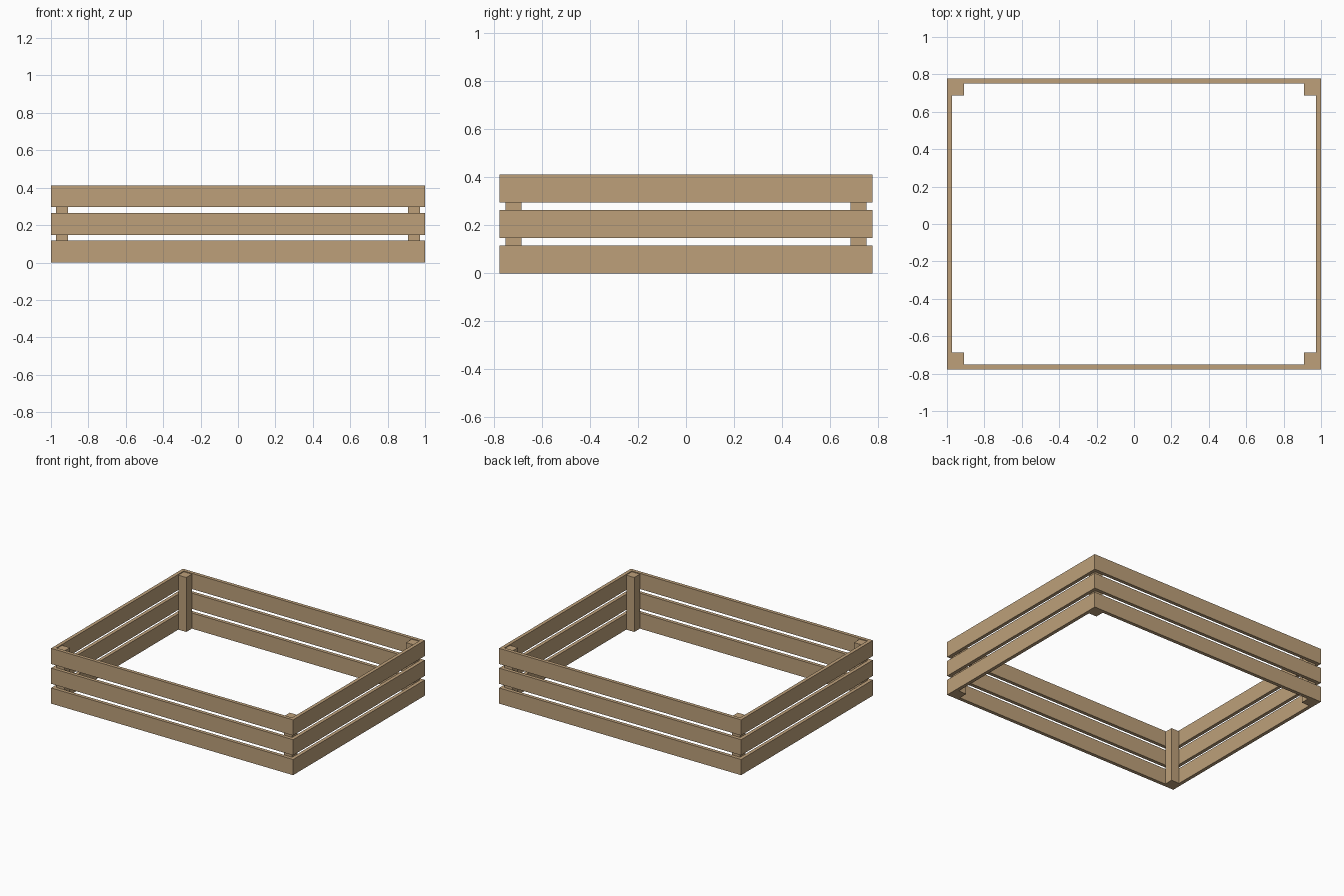
import bpy

if "Cube" in bpy.data.objects:
    bpy.data.objects.remove(bpy.data.objects["Cube"])

# Overall dimensions
HX, HY = 1.0, 0.778          # half length, half width
BOARD_H, PITCH = 0.117, 0.148
THICK = 0.026                # board thickness
POST = 0.066                 # post width
POST_H = 0.407

wood = bpy.data.materials.new("light_wood")
wood.diffuse_color = (0.51, 0.352, 0.195, 1)
wood.use_nodes = True
wood.node_tree.nodes["Principled BSDF"].inputs["Base Color"].default_value = wood.diffuse_color


def box(name, lo, hi):
    """Axis-aligned box between two corners."""
    bpy.ops.mesh.primitive_cube_add(size=1, location=[(a + b) / 2 for a, b in zip(lo, hi)])
    o = bpy.context.object
    o.name = name
    o.scale = [b - a for a, b in zip(lo, hi)]
    bpy.ops.object.transform_apply(location=False, rotation=False, scale=True)
    o.data.materials.append(wood)
    return o


# Three tiers of boards: long front/back boards, side boards butted between them
for i, tier in enumerate(("lower", "middle", "upper")):
    z0, z1 = i * PITCH, i * PITCH + BOARD_H
    yi, xi = HY - THICK, HX - THICK
    box(f"{tier}_front_board", (-HX, -HY, z0), (HX, -yi, z1))
    box(f"{tier}_back_board", (-HX, yi, z0), (HX, HY, z1))
    box(f"{tier}_left_board", (-HX, -yi, z0), (-xi, yi, z1))
    box(f"{tier}_right_board", (xi, -yi, z0), (HX, yi, z1))

# Corner posts inside the boards
for sx, xn in ((-1, "left"), (1, "right")):
    for sy, yn in ((-1, "front"), (1, "back")):
        cx = sx * (HX - THICK - POST / 2)
        cy = sy * (HY - THICK - POST / 2)
        h = POST / 2
        box(f"{yn}_{xn}_post", (cx - h, cy - h, 0), (cx + h, cy + h, POST_H))
